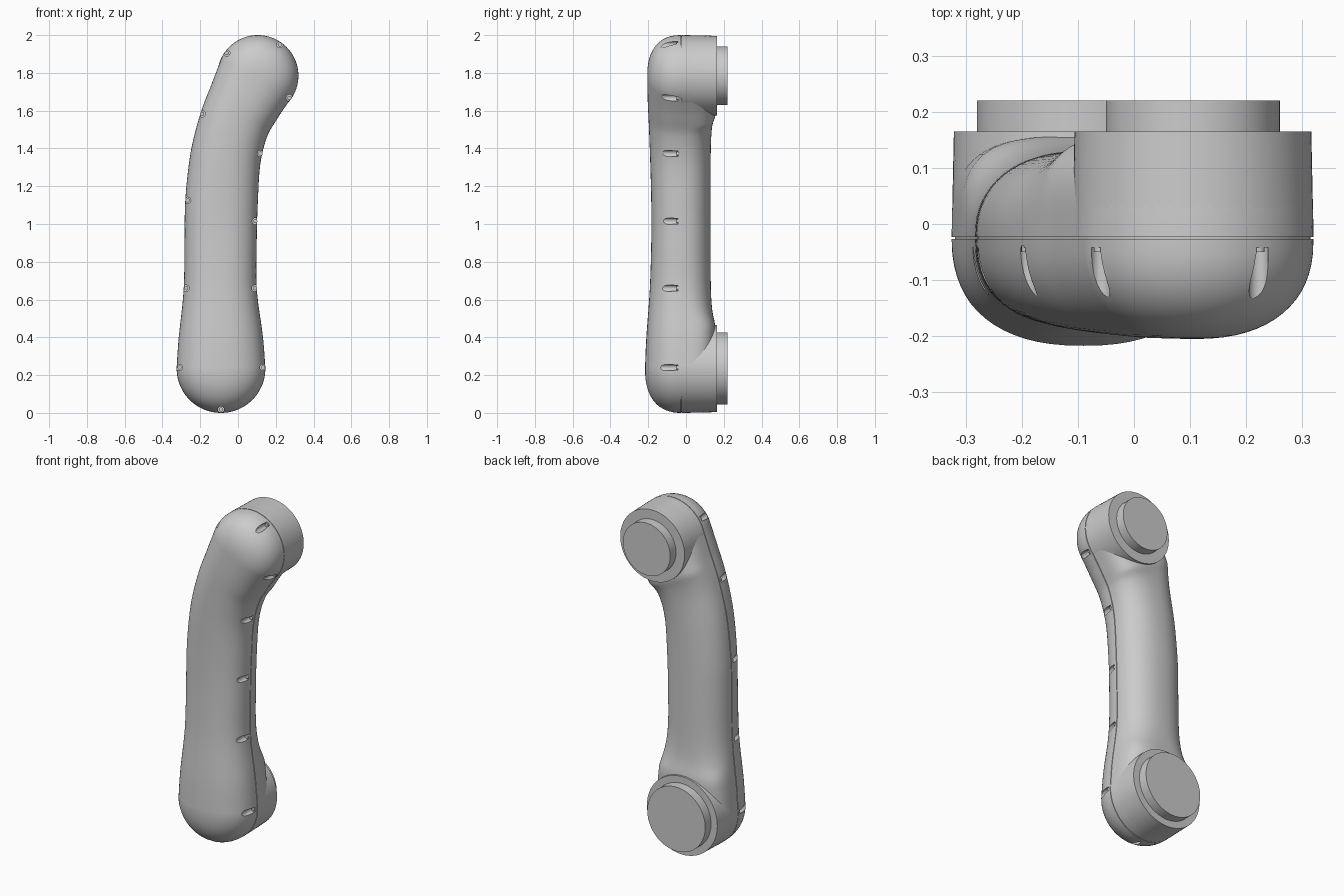
import bpy, bmesh, math
from mathutils import Vector

if "Cube" in bpy.data.objects:
    bpy.data.objects.remove(bpy.data.objects["Cube"])

SEAM = -0.025
# spine stations: x, z, half width, front y
STATIONS = [(-.09, .235, .235, -.217), (-.091, .40, .223, -.21), (-.094, .65, .194, -.192),
            (-.092, .90, .191, -.184), (-.087, 1.12, .192, -.184), (-.066, 1.35, .187, -.190),
            (-.02, 1.53, .187, -.197), (.04, 1.66, .198, -.203), (.105, 1.785, .215, -.205)]
LOBES = [("lower", -.09, .235, .235, .19), ("upper", .105, 1.785, .215, .155)]


def spine(steps=8):
    """Smooth curve through the stations."""
    P = [Vector(p) for p in STATIONS]
    P = [P[0]] + P + [P[-1]]
    out = []
    for i in range(1, len(P) - 2):
        a, b, c, d = P[i - 1:i + 3]
        for k in range(steps):
            t = k / steps
            out.append(.5 * (2 * b + (c - a) * t + (2 * a - 5 * b + 4 * c - d) * t * t
                             + (3 * b - a - 3 * c + d) * t ** 3))
    return out + [P[-1]]


def outline():
    """Closed loop of (spine point, outward direction)."""
    S = spine()
    right = []
    for i, p in enumerate(S):
        q = S[min(i + 1, len(S) - 1)] - S[max(i - 1, 0)]
        t = Vector((q[0], q[1])).normalized()
        right.append((p, Vector((t.y, -t.x))))

    def cap(p, n):
        a = math.atan2(n.y, n.x)
        return [(p, Vector((math.cos(a + math.pi * k / 28), math.sin(a + math.pi * k / 28))))
                for k in range(1, 28)]
    left = [(p, -n) for p, n in reversed(right)]
    return right + cap(*right[-1]) + left + cap(*left[-1])


LOOP = outline()


def finish(name, bm):
    bmesh.ops.remove_doubles(bm, verts=bm.verts, dist=1e-5)
    bmesh.ops.recalc_face_normals(bm, faces=bm.faces)
    me = bpy.data.meshes.new(name)
    bm.to_mesh(me)
    bm.free()
    ob = bpy.data.objects.new(name, me)
    bpy.context.collection.objects.link(ob)
    return ob


def smooth(ob):
    bpy.ops.object.select_all(action='DESELECT')
    ob.select_set(True)
    bpy.context.view_layer.objects.active = ob
    bpy.ops.object.shade_smooth_by_angle(angle=math.radians(32))


def shell(name, base, start, shape, levels=16):
    """Dome over the outline; shape(p) gives (end y, roundness)."""
    bm = bmesh.new()
    rings = [[bm.verts.new((p[0] + d.x * p[2] * f, y, p[1] + d.y * p[2] * f)) for p, d in LOOP]
             for f, y in start]
    for k in range(levels + 1):
        a = math.pi / 2 * k / levels
        ring = []
        for p, d in LOOP:
            end, n = shape(p)
            f = 0 if k == levels else math.cos(a) ** (2 / n)
            y = base + (end - base) * math.sin(a) ** (2 / n)
            ring.append(bm.verts.new((p[0] + d.x * p[2] * f, y, p[1] + d.y * p[2] * f)))
        rings.append(ring)
    m = len(LOOP)
    for r0, r1 in zip(rings, rings[1:]):
        for i in range(m):
            j = (i + 1) % m
            bm.faces.new((r0[i], r0[j], r1[j], r1[i]))
    return finish(name, bm)


def add_cyl(bm, x, z, y0, y1, r0, r1, n):
    """Capped cylinder along y."""
    R = [[bm.verts.new((x + r * math.cos(2 * math.pi * k / n), y, z + r * math.sin(2 * math.pi * k / n)))
          for k in range(n)] for y, r in ((y0, r0), (y1, r1))]
    for k in range(n):
        j = (k + 1) % n
        bm.faces.new((R[0][k], R[0][j], R[1][j], R[1][k]))
    bm.faces.new(R[0])
    bm.faces.new(R[1])


def rear_shape(p):
    # back swells and squares off where it meets the round joints
    e = sum(math.exp(-max(0, math.hypot(p[0] - x, p[1] - z) - r) / .07) for _, x, z, r, _ in LOBES)
    return .13 + .026 * min(e, 1), 2.25 + 1.2 * min(e, 1)


# front cover and rear body, with a fine seam between them
front = shell("front_cover", SEAM - .002, [(0, SEAM - .002)], lambda p: (p[3], 2.35))
rear = shell("rear_body", SEAM + .002, [(0, SEAM - .004), (.975, SEAM - .004), (.975, SEAM + .002)], rear_shape)

# screw slots around the cover edge
SLOTS = [(-.06, 1.905), (.222, 1.95), (.272, 1.668), (-.19, 1.583), (.12, 1.373), (-.267, 1.125),
         (.092, 1.015), (-.275, .66), (.09, .66), (-.31, .24), (.133, .24), (-.09, .018)]
bm, screws = bmesh.new(), bmesh.new()
for x, z in SLOTS:
    add_cyl(bm, x, z, -.042, -.4, .017, .017, 20)
    add_cyl(screws, x, z, -.038, -.05, .011, .011, 16)
cutter = finish("slot_cutter", bm)
cutter.hide_render = True
mod = front.modifiers.new("slots", 'BOOLEAN')
mod.object, mod.operation, mod.solver = cutter, 'DIFFERENCE', 'EXACT'
bpy.context.view_layer.objects.active = front
bpy.ops.object.modifier_apply(modifier="slots")
bpy.data.objects.remove(cutter)

parts = [front, rear, finish("screw_heads", screws)]

# round joint housings and their flange discs
for name, x, z, r, rd in LOBES:
    for part, y0, y1, r0, r1 in (("housing", SEAM + .002, .165, r, r - .004), ("flange", .16, .22, rd, rd)):
        bm = bmesh.new()
        add_cyl(bm, x, z, y0, y1, r0, r1, 72)
        parts.append(finish(name + "_" + part, bm))

for ob in parts:
    smooth(ob)
